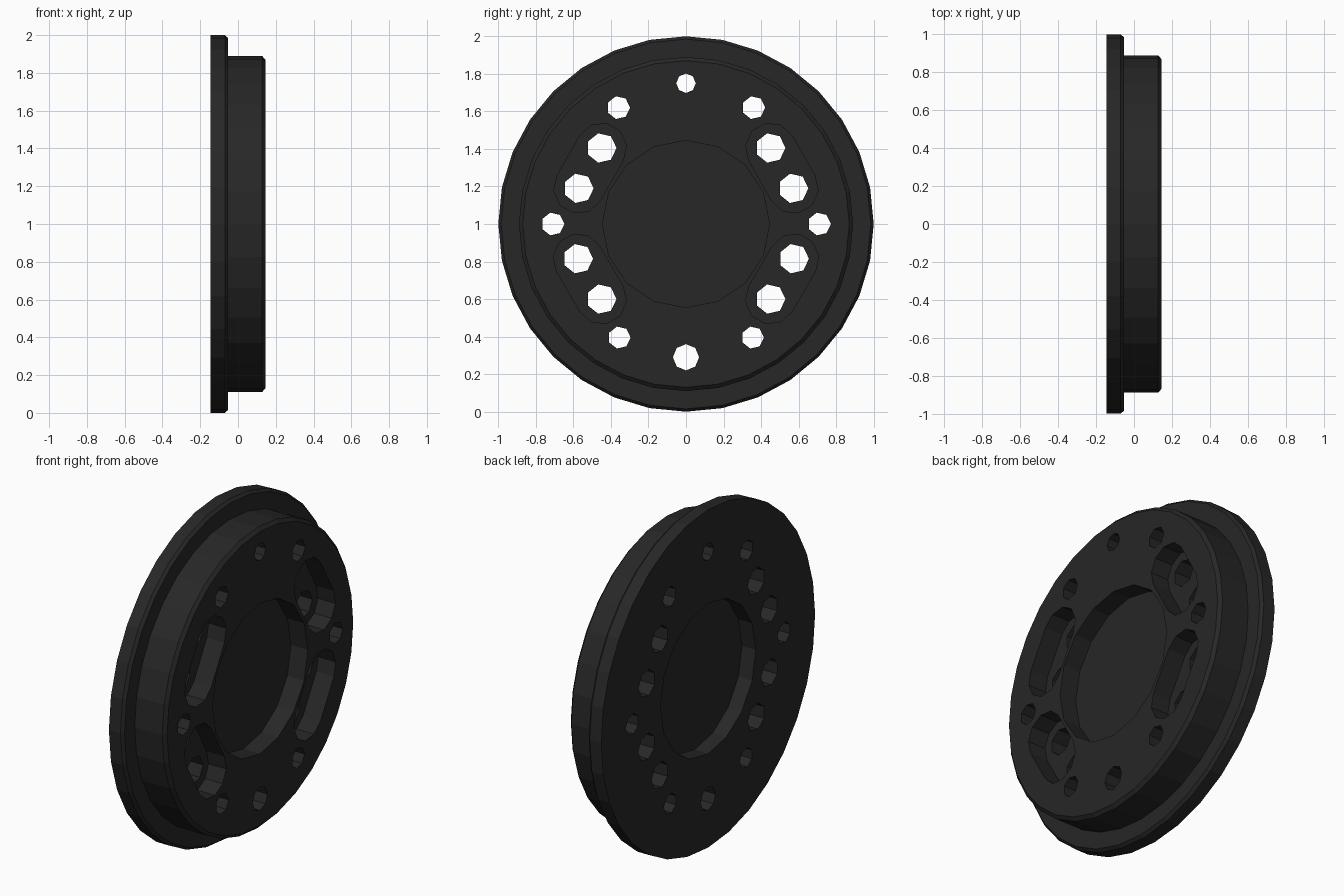
import bpy, bmesh, math

if "Cube" in bpy.data.objects:
    bpy.data.objects.remove(bpy.data.objects["Cube"])

CZ = 1.0  # height of the wheel axis


def prism(bm, outline, x0, x1):
    """Closed prism along x from a (y, z) outline."""
    rings = [[bm.verts.new((x, y, z)) for y, z in outline] for x in (x0, x1)]
    n = len(outline)
    for i in range(n):
        j = (i + 1) % n
        bm.faces.new((rings[0][i], rings[0][j], rings[1][j], rings[1][i]))
    bm.faces.new(rings[0][::-1])
    bm.faces.new(rings[1])


def circle(y, z, r, n):
    return [(y + r * math.cos(2 * math.pi * i / n), z + r * math.sin(2 * math.pi * i / n))
            for i in range(n)]


def capsule(a, b, r, n=5):
    """Outline of a slot with round ends centred on a and b."""
    ang = math.atan2(b[1] - a[1], b[0] - a[0])
    pts = []
    for c, start in ((b, ang - math.pi / 2), (a, ang + math.pi / 2)):
        for i in range(n + 1):
            t = start + math.pi * i / n
            pts.append((c[0] + r * math.cos(t), c[1] + r * math.sin(t)))
    return pts


def make(name, bm):
    bmesh.ops.recalc_face_normals(bm, faces=bm.faces)
    me = bpy.data.meshes.new(name)
    bm.to_mesh(me)
    bm.free()
    ob = bpy.data.objects.new(name, me)
    bpy.context.collection.objects.link(ob)
    return ob


# Flanged disc: lathe of (x, radius) profile
profile = [(-0.145, 1.0), (-0.07, 1.0), (-0.053, 0.985), (-0.053, 0.89),
           (0.127, 0.89), (0.145, 0.87)]
bm = bmesh.new()
rings = [[bm.verts.new((x, y, z)) for y, z in circle(0, CZ, r, 32)] for x, r in profile]
for a, b in zip(rings, rings[1:]):
    for i in range(32):
        j = (i + 1) % 32
        bm.faces.new((a[i], a[j], b[j], b[i]))
bm.faces.new(rings[0][::-1])
bm.faces.new(rings[-1])
disc = make("flanged_disc", bm)

# Central recesses on both sides and the four slots on the front side
slot_ends = [((0.45, 1.405), (0.572, 1.19)), ((0.45, 0.6), (0.575, 0.815))]
bm = bmesh.new()
prism(bm, circle(0, CZ, 0.445, 16), 0.035, 0.3)
prism(bm, circle(0, CZ, 0.445, 16), -0.3, -0.055)
for a, b in slot_ends:
    for s in (1, -1):
        prism(bm, capsule((s * a[0], a[1]), (s * b[0], b[1]), 0.133), 0.03, 0.3)
recess_cutter = make("recess_cutter", bm)

# Through holes
bm = bmesh.new()
for z, r in ((1.75, 0.052), (0.29, 0.07)):
    prism(bm, circle(0, z, r, 8), -0.4, 0.4)
holes = [(0.36, 1.62, 0.062), (0.71, 1.0, 0.062), (0.355, 0.395, 0.06)]
holes += [(y, z, 0.08) for pair in slot_ends for y, z in pair]
for y, z, r in holes:
    for s in (1, -1):
        prism(bm, circle(s * y, z, r, 7), -0.4, 0.4)
hole_cutter = make("hole_cutter", bm)

# Cut, then remove the cutters
bpy.context.view_layer.objects.active = disc
disc.select_set(True)
for cutter in (recess_cutter, hole_cutter):
    cutter.hide_render = True
    mod = disc.modifiers.new("cut", 'BOOLEAN')
    mod.operation = 'DIFFERENCE'
    mod.solver = 'EXACT'
    mod.object = cutter
    bpy.ops.object.modifier_apply(modifier=mod.name)
    bpy.data.objects.remove(cutter)

# Dark finish
mat = bpy.data.materials.new("dark_metal")
mat.diffuse_color = (0.02, 0.02, 0.02, 1)
mat.use_nodes = True
mat.node_tree.nodes["Principled BSDF"].inputs["Base Color"].default_value = mat.diffuse_color
disc.data.materials.clear()
disc.data.materials.append(mat)
